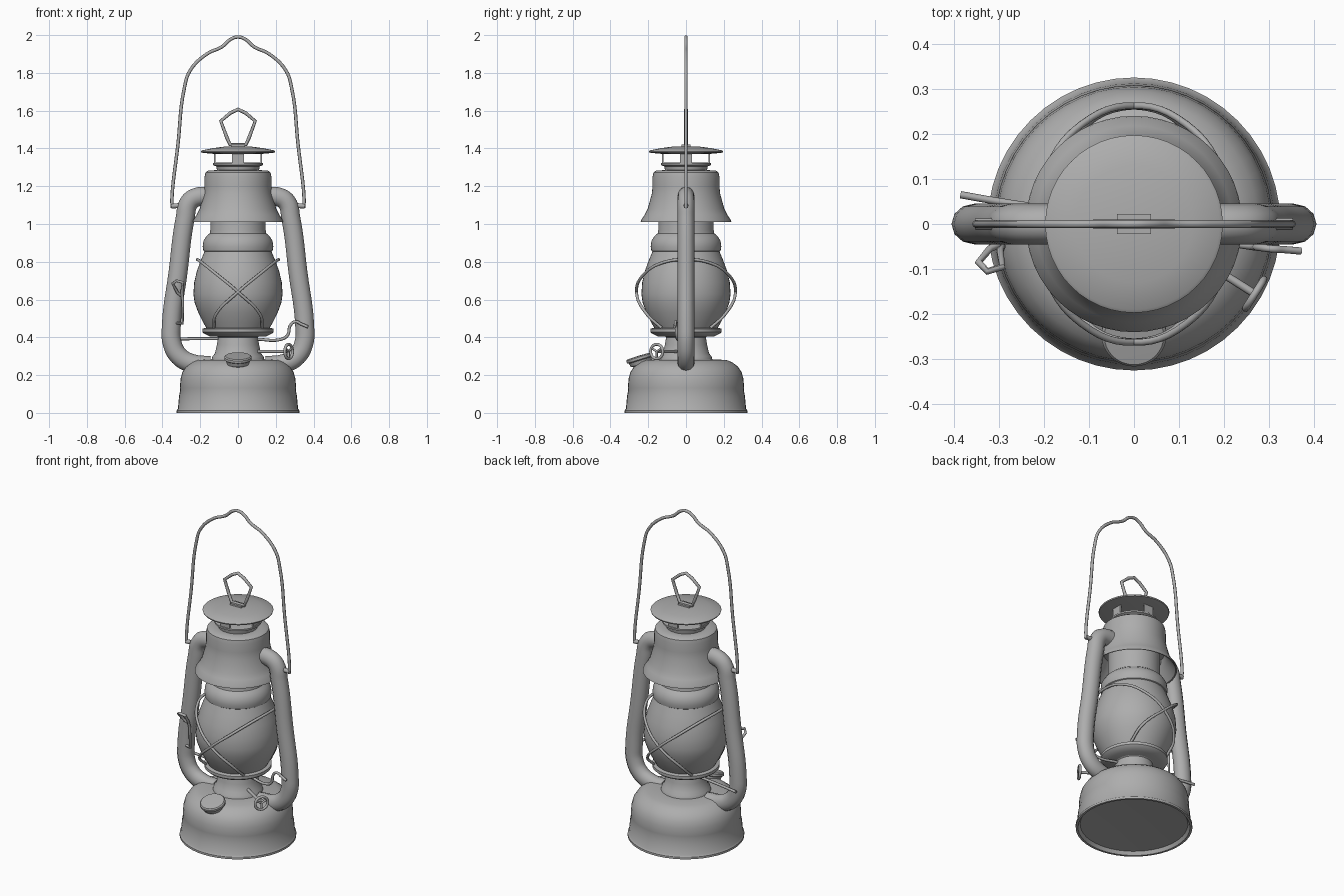
import bpy, bmesh
from math import sin, cos, pi, radians
from mathutils import Vector

cube = bpy.data.objects.get("Cube")
if cube:
    bpy.data.objects.remove(cube)

metal = bpy.data.materials.new("plain_grey")
metal.use_nodes = True
GREY = (0.42, 0.42, 0.42, 1)
metal.diffuse_color = GREY
metal.node_tree.nodes["Principled BSDF"].inputs["Base Color"].default_value = GREY


def finish(name, mesh, angle=35):
    """Make an object with the shared material and smooth shading."""
    mesh.materials.clear()
    mesh.materials.append(metal)
    mesh.shade_smooth()
    mesh.set_sharp_from_angle(angle=radians(angle))
    obj = bpy.data.objects.new(name, mesh)
    bpy.context.collection.objects.link(obj)
    return obj


def lathe(name, profile, segments=48):
    """Turn an (r, z) profile around the z axis."""
    bm = bmesh.new()
    rings = [[bm.verts.new((r * cos(2 * pi * i / segments), r * sin(2 * pi * i / segments), z))
              for i in range(segments)] for r, z in profile]
    for a, b in zip(rings, rings[1:]):
        for i in range(segments):
            j = (i + 1) % segments
            bm.faces.new((a[i], a[j], b[j], b[i]))
    bmesh.ops.remove_doubles(bm, verts=bm.verts, dist=1e-5)
    bmesh.ops.recalc_face_normals(bm, faces=bm.faces)
    mesh = bpy.data.meshes.new(name)
    bm.to_mesh(mesh)
    bm.free()
    return finish(name, mesh)


def wire(name, points, radius=0.009, smooth=True, cyclic=False, sides=2, steps=6):
    """Sweep a round section along a path."""
    curve = bpy.data.curves.new(name, "CURVE")
    curve.dimensions = "3D"
    curve.bevel_depth = radius
    curve.bevel_resolution = sides
    curve.resolution_u = steps
    curve.use_fill_caps = True
    spline = curve.splines.new("BEZIER")
    spline.bezier_points.add(len(points) - 1)
    for knot, p in zip(spline.bezier_points, points):
        knot.co = p
        knot.handle_left_type = knot.handle_right_type = "AUTO" if smooth else "VECTOR"
    spline.use_cyclic_u = cyclic
    temp = bpy.data.objects.new(name + "_path", curve)
    bpy.context.collection.objects.link(temp)
    graph = bpy.context.evaluated_depsgraph_get()
    mesh = bpy.data.meshes.new_from_object(temp.evaluated_get(graph))
    bpy.data.objects.remove(temp)
    return finish(name, mesh, 50)


def box(name, size, centre):
    bm = bmesh.new()
    bmesh.ops.create_cube(bm, size=1)
    bmesh.ops.scale(bm, vec=size, verts=bm.verts)
    bmesh.ops.translate(bm, vec=centre, verts=bm.verts)
    mesh = bpy.data.meshes.new(name)
    bm.to_mesh(mesh)
    bm.free()
    return finish(name, mesh)


# Fuel tank with a rolled foot and a recessed underside
lathe("fuel_tank", [(0, .035), (.30, .02), (.312, 0), (.325, 0), (.325, .013), (.318, .022),
                    (.312, .09), (.306, .12), (.308, .132), (.304, .18), (.295, .215),
                    (.275, .245), (.245, .268), (.215, .28), (.13, .284), (0, .284)])

# Burner and the plate that carries the globe
lathe("burner", [(.14, .28), (.135, .30), (.122, .315), (.112, .36), (.105, .40), (.12, .41), (0, .41)])
lathe("globe_plate", [(0, .40), (.15, .405), (.18, .42), (.188, .428), (.188, .445), (.175, .45), (0, .45)])

# Glass globe
lathe("globe", [(.165, .445), (.185, .48), (.21, .53), (.23, .585), (.236, .63), (.232, .69),
                (.218, .75), (.196, .81), (.175, .86)])

# Globe collar and chimney
lathe("chimney_collar", [(.172, .85), (.183, .857), (.187, .88), (.183, .91), (.168, .935),
                         (.15, .95), (.146, .97), (.146, 1.12)])

# Flared hood, open underneath
lathe("hood", [(.146, 1.12), (.17, 1.12), (.185, 1.08), (.232, 1.012), (.24, 1.01), (.238, 1.02),
               (.218, 1.05), (.203, 1.08), (.192, 1.12), (.181, 1.16), (.177, 1.20), (.177, 1.25),
               (.172, 1.273), (.158, 1.283), (.12, 1.285), (0, 1.285)])

# Vent ring, posts and cap
lathe("vent_ring", [(.11, 1.28), (.115, 1.305), (.132, 1.312), (.132, 1.322), (.11, 1.325), (0, 1.325)])
for i, side in enumerate(("right", "back", "left", "front")):
    post = box("vent_post_" + side, (.008, .062, .075), (.122, 0, 1.35))
    post.rotation_euler.z = i * pi / 2
lathe("vent_cap", [(0, 1.37), (.14, 1.372), (.195, 1.378), (.197, 1.385), (.19, 1.39),
                   (.13, 1.402), (.07, 1.41), (0, 1.412)])
box("ring_mount", (.075, .045, .014), (0, 0, 1.414))
wire("top_ring", [(x, 0, z) for x, z in ((-.042, 1.42), (-.06, 1.46), (-.091, 1.545), (-.04, 1.588),
                                         (0, 1.607), (.04, 1.588), (.091, 1.545), (.06, 1.46),
                                         (.042, 1.42))], .0095, smooth=False, cyclic=True)

# Side tubes, bail ears and globe guard wires, mirrored
TUBE = [(.14, 1.145), (.215, 1.143), (.258, 1.115), (.28, 1.03), (.318, .74), (.353, .46),
        (.349, .37), (.312, .30), (.245, .262), (.15, .25)]
GUARD = [(.128, -.13, .45), (.118, -.205, .52), (0, -.262, .64), (-.115, -.222, .735),
         (-.19, -.125, .795), (-.215, 0, .812), (-.19, .125, .795), (-.115, .222, .735),
         (0, .262, .64), (.118, .205, .52), (.128, .13, .45)]
for side, s in (("left", 1), ("right", -1)):
    tube = wire("side_tube_" + side, [(s * x, 0, z) for x, z in TUBE], .05, sides=4)
    tube.scale.y = .9
    wire("bail_ear_" + side, [(s * .27, 0, 1.10), (s * .352, 0, 1.095)], .013)
    wire("globe_guard_" + side, [(s * x, y, z) for x, y, z in GUARD], .008)

# Carrying bail
half = [(.348, 1.085), (.35, 1.13), (.318, 1.42), (.284, 1.72), (.255, 1.81), (.165, 1.90),
        (.085, 1.938), (.035, 1.98)]
wire("bail", [(-x, 0, z) for x, z in half] + [(0, 0, 1.99)]
     + [(x, 0, z) for x, z in reversed(half)], .009)

# Filler cap on its tilted neck
filler = lathe("filler_cap", [(.045, -.09), (.045, -.035), (.058, -.03), (.063, -.01), (.072, -.005),
                              (.072, .008), (.066, .014), (0, .016)], 32)
filler.location = (0, -.245, .288)
filler.rotation_euler.x = radians(17)

# Wick shaft and its ring knob
start, hub = Vector((.07, -.03, .325)), Vector((.268, -.155, .325))
wire("wick_shaft", [start, hub], .009)
across = (hub - start).normalized().cross(Vector((0, 0, 1)))
rim = [hub + .038 * (cos(a) * across + sin(a) * Vector((0, 0, 1)))
       for a in (i * pi / 6 for i in range(12))]
wire("wick_knob", rim, .008, cyclic=True, steps=3)
for i in range(3):
    wire("wick_knob_spoke_%d" % (i + 1), [hub, rim[i * 4 + 1]], .006)

# Globe lifting lever through the burner
wire("lift_lever", [(-.385, .065, .39), (-.30, .05, .392), (-.1, .02, .393), (.1, -.02, .39),
                    (.23, -.045, .39), (.262, -.05, .41), (.278, -.052, .465), (.305, -.055, .483),
                    (.335, -.057, .47), (.37, -.06, .455)], .008)

# Bent catch on the right tube
wire("globe_catch", [(-.325, -.035, .475), (-.293, -.045, .475), (-.293, -.05, .60),
                     (-.297, -.06, .64), (-.292, -.095, .69), (-.325, -.105, .70),
                     (-.345, -.085, .685), (-.32, -.055, .635), (-.30, -.045, .62)],
     .008, smooth=False)
